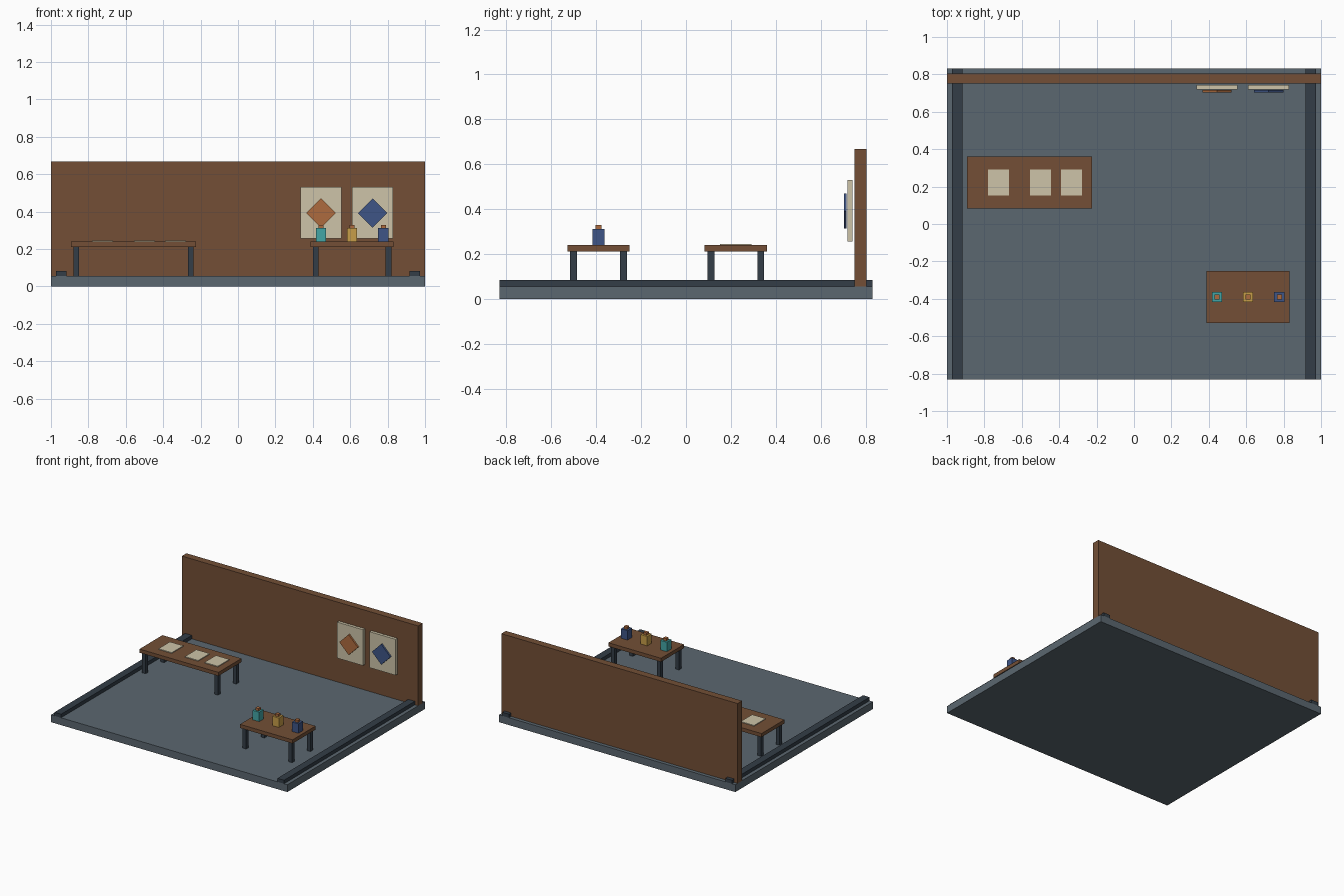
import bpy, bmesh
from math import radians
from mathutils import Color

if "Cube" in bpy.data.objects:
    bpy.data.objects.remove(bpy.data.objects["Cube"])


def material(name, hex_code):
    rgb = Color([int(hex_code[i:i + 2], 16) / 255 for i in (0, 2, 4)])
    m = bpy.data.materials.new(name)
    m.diffuse_color = (*rgb.from_srgb_to_scene_linear(), 1)
    m.use_nodes = True
    m.node_tree.nodes["Principled BSDF"].inputs["Base Color"].default_value = m.diffuse_color
    return m


SLATE = material("slate", "5B6770")
DARK = material("dark_metal", "333D47")
WOOD = material("wood", "734F36")
PAPER = material("paper", "CDC4A8")
ORANGE = material("orange", "AD6B3E")
BLUE = material("blue", "3F5586")
TEAL = material("teal", "43A6A6")
YELLOW = material("yellow", "C79D48")


def box(name, x, y, z, mat, turn=0):
    """Box spanning the (min, max) ranges x, y, z, turned about its y axis."""
    mesh = bpy.data.meshes.new(name)
    bm = bmesh.new()
    bmesh.ops.create_cube(bm, size=1)
    bmesh.ops.scale(bm, vec=[r[1] - r[0] for r in (x, y, z)], verts=bm.verts)
    bm.to_mesh(mesh)
    bm.free()
    mesh.materials.append(mat)
    ob = bpy.data.objects.new(name, mesh)
    ob.location = [(r[0] + r[1]) / 2 for r in (x, y, z)]
    ob.rotation_euler.y = radians(turn)
    bpy.context.collection.objects.link(ob)
    return ob


def around(c, size):
    return (c - size / 2, c + size / 2)


FLOOR_Z, TOP_Z = 0.056, 0.239


def table(name, cx, cy, w, d):
    box(name + "_top", around(cx, w), around(cy, d), (0.211, TOP_Z), WOOD)
    for sx in (-1, 1):
        for sy in (-1, 1):
            box(name + "_leg", around(cx + sx * (w / 2 - 0.028), 0.03),
                around(cy + sy * (d / 2 - 0.028), 0.03), (FLOOR_Z, 0.211), DARK)


# Floor slab, side rails and back wall
box("floor", (-1, 1), (-0.832, 0.832), (0, FLOOR_Z), SLATE)
for side in (-1, 1):
    box("floor_rail", around(side * 0.944, 0.056), (-0.832, 0.832), (FLOOR_Z, 0.083), DARK)
box("back_wall", (-1, 1), (0.75, 0.805), (FLOOR_Z, 0.667), WOOD)

# Long table with paper sheets
table("long_table", -0.558, 0.222, 0.668, 0.278)
for x in (-0.724, -0.5, -0.334):
    box("paper_sheet", around(x, 0.113), around(0.222, 0.139), (TOP_Z, 0.245), PAPER)

# Short table with capped jars
table("short_table", 0.61, -0.39, 0.445, 0.278)
for x, mat in ((0.444, TEAL), (0.61, YELLOW), (0.777, BLUE)):
    box("jar", around(x, 0.055), around(-0.39, 0.055), (TOP_Z, 0.311), mat)
    box("jar_cap", around(x, 0.027), around(-0.39, 0.027), (0.311, 0.329), ORANGE)

# Posters with raised diamonds
for x, mat in ((0.444, ORANGE), (0.72, BLUE)):
    box("poster", around(x, 0.22), (0.72, 0.742), (0.255, 0.53), PAPER)
    box("poster_diamond", around(x, 0.111), (0.703, 0.716), around(0.392, 0.111), mat, 45)
